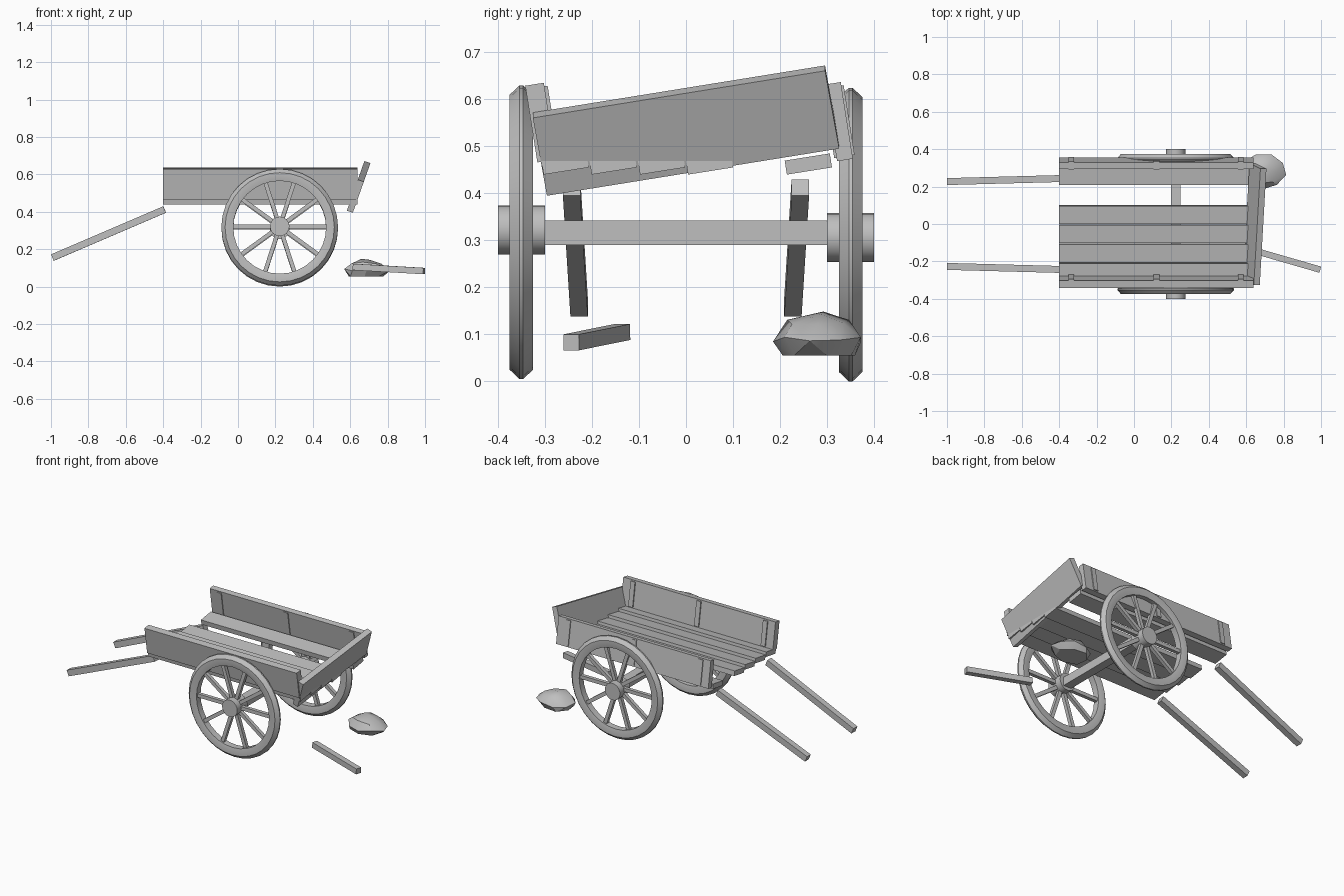
import bpy, bmesh, math
from mathutils import Vector, Matrix

if "Cube" in bpy.data.objects:
    bpy.data.objects.remove(bpy.data.objects["Cube"])

wood = bpy.data.materials.new("weathered_grey")
wood.diffuse_color = (0.52, 0.52, 0.52, 1)
wood.use_nodes = True
wood.node_tree.nodes["Principled BSDF"].inputs["Base Color"].default_value = wood.diffuse_color


def finish(name, bm, smooth=False):
    bmesh.ops.recalc_face_normals(bm, faces=bm.faces)
    me = bpy.data.meshes.new(name)
    bm.to_mesh(me)
    bm.free()
    me.materials.append(wood)
    ob = bpy.data.objects.new(name, me)
    bpy.context.collection.objects.link(ob)
    if smooth:
        bpy.ops.object.select_all(action='DESELECT')
        ob.select_set(True)
        bpy.context.view_layer.objects.active = ob
        bpy.ops.object.shade_smooth_by_angle(angle=math.radians(30))
    return ob


def add_box(bm, size, matrix):
    bmesh.ops.create_cube(bm, size=1, matrix=matrix @ Matrix.Diagonal((*size, 1)))


def box(name, size, loc, rot=Matrix()):
    bm = bmesh.new()
    add_box(bm, size, Matrix.Translation(loc) @ rot)
    return finish(name, bm)


def beam(name, a, b, t):
    a, b = Vector(a), Vector(b)
    d = b - a
    rot = d.to_track_quat('X', 'Z').to_matrix().to_4x4()
    return box(name, (d.length, t, t), (a + b) / 2, rot)


ROLL = Matrix.Rotation(math.radians(9), 4, 'X')

# Floor planks, one missing
for i, y in enumerate((-0.257, -0.155, -0.052, 0.05, 0.26)):
    box(f"floor_plank_{i + 1}", (1.04, 0.097, 0.03), (0.12, y, 0.462), ROLL)

# Side boards with thin upright battens
for name, y, z, bt in (("front", -0.309, 0.55, 0.008), ("back", 0.325, 0.552, 0.006)):
    box(f"{name}_side_board", (1.04, 0.04 if y < 0 else 0.034, 0.165), (0.12, y, z), ROLL)
    half = 0.02 if y < 0 else 0.017
    for side in ((1,) if y < 0 else (1, -1)):
        for j, x in enumerate((-0.335, 0.12, 0.57)):
            off = ROLL @ Vector((0, side * (half + bt / 2 - 0.001), 0))
            box(f"{name}_batten_{j + 1}", (0.03, bt, 0.15), Vector((x, y, z)) + off, ROLL)

# Loose tailboard, leaning out and slipped at one side
box("tailboard", (0.034, 0.63, 0.178), (0.645, 0, 0.533),
    Matrix.Rotation(math.radians(19.5), 4, 'Y') @ Matrix.Rotation(math.radians(9.7), 4, 'X'))

# Handles and broken piece
for name, s in (("front", -1), ("back", 1)):
    beam(f"{name}_handle", (-0.392, s * 0.243, 0.412), (-0.992, s * 0.227, 0.155), 0.037)
beam("broken_handle", (0.618, -0.135, 0.105), (0.995, -0.244, 0.083), 0.034)

# Axle
AX = 0.223
box("axle", (0.053, 0.7, 0.052), (AX, 0, 0.316))


# Wheels: lathed rim, ten spokes, hub
def wheel(name, y, z, hub_z):
    prof = [(0.248, -0.02), (0.272, -0.025), (0.292, -0.025), (0.312, -0.004),
            (0.312, 0.004), (0.292, 0.025), (0.272, 0.025), (0.248, 0.02)]
    n = 32
    bm = bmesh.new()
    rings = []
    for i in range(n):
        a = 2 * math.pi * i / n
        rings.append([bm.verts.new((AX + r * math.cos(a), y + h, z + r * math.sin(a)))
                      for r, h in prof])
    for i in range(n):
        p, q = rings[i], rings[(i + 1) % n]
        for k in range(len(prof)):
            m = (k + 1) % len(prof)
            bm.faces.new((p[k], p[m], q[m], q[k]))
    finish(name + "_rim", bm, True)

    bm = bmesh.new()
    for i in range(10):
        m = (Matrix.Translation((AX, y, z + 0.004)) @ Matrix.Rotation(math.pi * i / 5, 4, 'Y')
             @ Matrix.Translation((0.15, 0, 0)))
        add_box(bm, (0.215, 0.022, 0.022), m)
    finish(name + "_spokes", bm)

    bm = bmesh.new()
    bmesh.ops.create_cone(bm, cap_ends=True, segments=20, radius1=0.052, radius2=0.052, depth=0.1,
                          matrix=Matrix.Translation((AX, y, hub_z))
                          @ Matrix.Rotation(math.pi / 2, 4, 'X'))
    finish(name + "_hub", bm, True)


wheel("front_wheel", -0.35, 0.317, 0.322)
wheel("back_wheel", 0.35, 0.312, 0.306)

# Rock: hull of a few uneven rings
bm = bmesh.new()
for z, rx, ry, cx, cy, n, ph in ((0.055, 0.095, 0.08, 0.68, 0.283, 7, 0.2),
                                 (0.088, 0.122, 0.095, 0.69, 0.282, 9, 0.5),
                                 (0.125, 0.085, 0.068, 0.685, 0.28, 7, 0.9),
                                 (0.143, 0.025, 0.02, 0.68, 0.28, 3, 0.4)):
    for i in range(n):
        a = ph + 2 * math.pi * i / n
        w = 1 + 0.05 * math.sin(3 * i + ph * 7)
        bm.verts.new((cx + rx * w * math.cos(a), cy + ry * w * math.sin(a),
                      z + 0.006 * math.sin(2 * i) * (z > 0.06)))
res = bmesh.ops.convex_hull(bm, input=bm.verts)
junk = [g for g in res["geom_interior"] if isinstance(g, bmesh.types.BMVert)]
bmesh.ops.delete(bm, geom=junk, context='VERTS')
finish("rock", bm, True)
